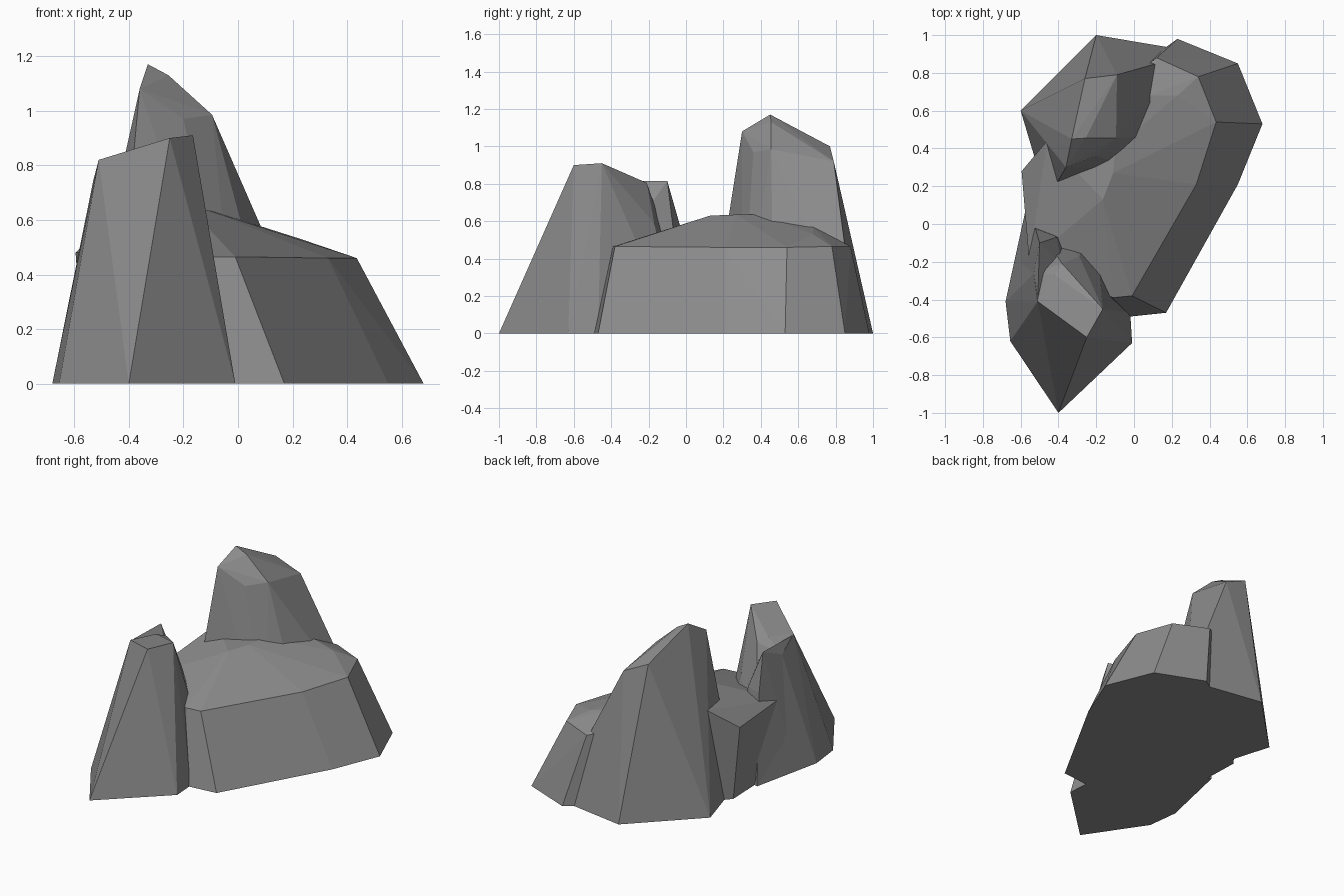
import bpy, bmesh

stone = bpy.data.materials.new("dark_stone")
stone.diffuse_color = (.268, .268, .268, 1)


def rock(name, foot, crown):
    """Faceted boulder: convex hull of a ground outline and its upper corners."""
    bm = bmesh.new()
    for x, y in foot:
        bm.verts.new((x, y, 0))
    for p in crown:
        bm.verts.new(p)
    res = bmesh.ops.convex_hull(bm, input=bm.verts[:])
    inside = [v for v in set(res["geom_interior"] + res["geom_unused"])
              if isinstance(v, bmesh.types.BMVert)]
    bmesh.ops.delete(bm, geom=inside, context='VERTS')
    bmesh.ops.dissolve_limit(bm, angle_limit=0.03, verts=bm.verts[:], edges=bm.edges[:])
    bmesh.ops.recalc_face_normals(bm, faces=bm.faces[:])
    mesh = bpy.data.meshes.new(name)
    bm.to_mesh(mesh)
    bm.free()
    mesh.materials.append(stone)
    obj = bpy.data.objects.new(name, mesh)
    bpy.context.collection.objects.link(obj)
    return obj


# Front boulder with a slanted top
rock("front_rock",
     [(-.40, -1.0), (-.01, -.63), (-.02, -.47), (-.20, -.05),
      (-.575, .07), (-.68, -.41), (-.655, -.62)],
     [(-.51, -.41, .82), (-.25, -.60, .90), (-.165, -.45, .91),
      (-.53, -.26, .745), (-.42, -.27, .83), (-.38, -.21, .805),
      (-.29, -.17, .59)])

# Narrow spur behind the front boulder
rock("rear_spur",
     [(-.575, .07), (-.64, -.26), (-.30, -.10)],
     [(-.51, -.41, .815), (-.53, -.26, .745), (-.50, -.10, .815),
      (-.38, -.21, .66), (-.41, -.07, .57), (-.52, -.03, .57)])

# Tall peak at the back
rock("tall_rock",
     [(-.60, .60), (-.20, 1.0), (.335, .91), (.17, .47), (.0, .30), (-.46, .13)],
     [(-.36, .30, 1.08), (-.33, .45, 1.17), (-.255, .455, 1.13),
      (-.20, .36, .97), (-.095, .455, .985), (-.09, .79, .92), (-.26, .77, 1.0)])

# Broad low boulder between them
rock("low_rock",
     [(-.02, -.49), (.17, -.47), (.55, .21), (.68, .53), (.55, .85),
      (.23, .98), (.08, .87), (-.30, .60), (-.56, .30), (-.55, .02), (-.45, -.30)],
     [(-.11, -.39, .465), (-.01, -.38, .465), (.33, .21, .46), (.435, .54, .46),
      (.34, .78, .465), (.12, .88, .465), (.23, .68, .53), (.08, .68, .57),
      (-.11, .27, .635), (-.165, .13, .63), (-.10, .40, .635),
      (-.46, .44, .62), (-.595, .28, .48), (-.555, -.20, .48)])
